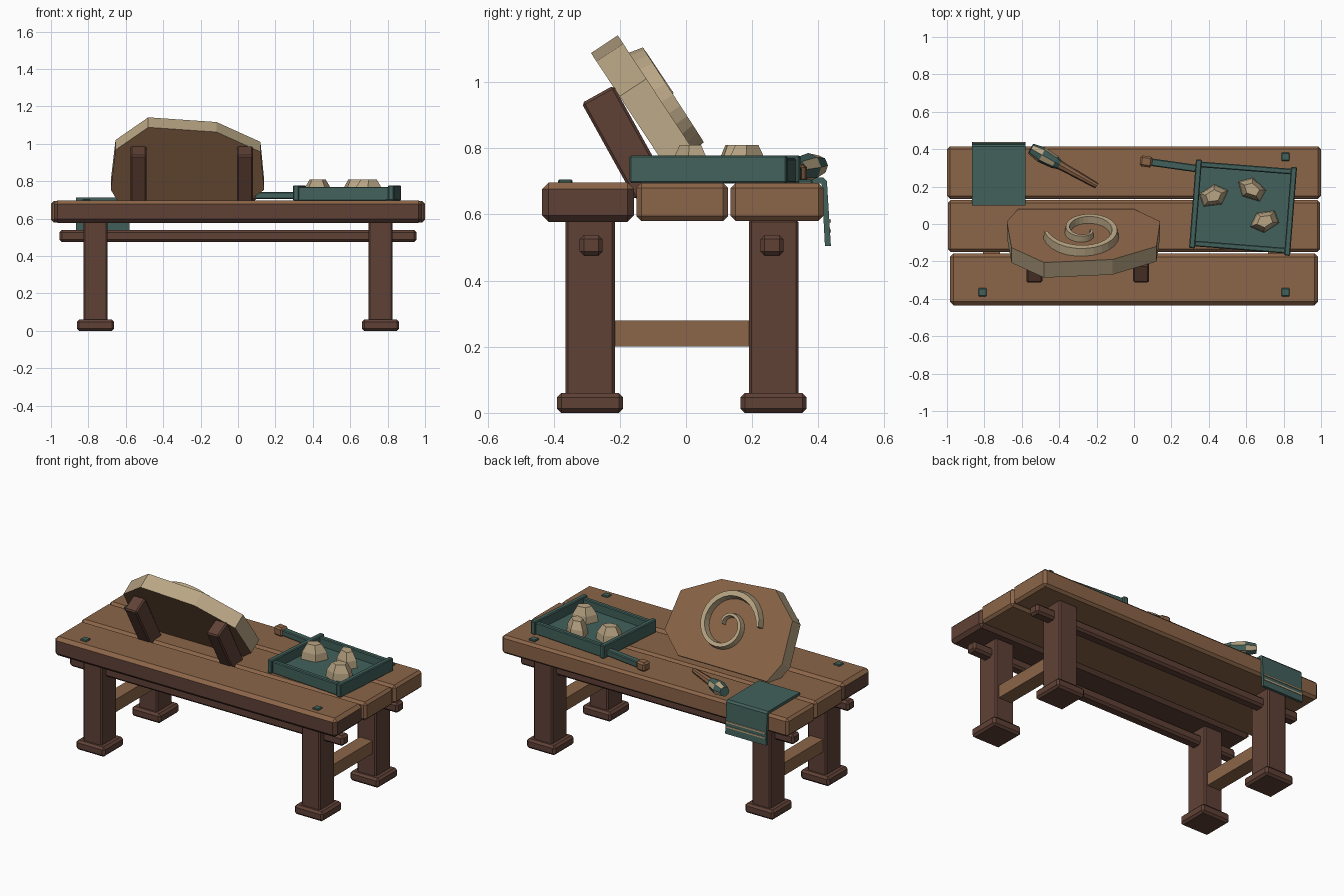
import bpy
import bmesh
from math import radians, sin, cos, tau
from mathutils import Matrix, Vector

if "Cube" in bpy.data.objects:
    bpy.data.objects.remove(bpy.data.objects["Cube"], do_unlink=True)


def material(name, r, g, b):
    m = bpy.data.materials.new(name)
    m.use_nodes = True
    m.diffuse_color = (r, g, b, 1)
    m.node_tree.nodes["Principled BSDF"].inputs["Base Color"].default_value = (r, g, b, 1)
    return m


WOOD = material("warm wood", 0.26, 0.13, 0.065)
DARK = material("dark wood", 0.115, 0.053, 0.037)
TEAL = material("teal", 0.055, 0.12, 0.105)
CREAM = material("pale stone", 0.48, 0.375, 0.23)


def finish(name, bm, mats, frame=None, bevel=0, rule=None):
    """Turn a bmesh into an object; rule picks a material index per face."""
    bmesh.ops.recalc_face_normals(bm, faces=bm.faces[:])
    if bevel:
        bmesh.ops.bevel(bm, geom=bm.edges[:], offset=bevel, segments=1, affect='EDGES')
        bm.normal_update()
    if rule:
        for f in bm.faces:
            f.material_index = rule(f)
    me = bpy.data.meshes.new(name)
    bm.to_mesh(me)
    bm.free()
    for m in mats:
        me.materials.append(m)
    ob = bpy.data.objects.new(name, me)
    bpy.context.collection.objects.link(ob)
    if frame:
        ob.matrix_world = frame
    return ob


def box(name, lo, hi, mat, bevel=0.0, frame=None, extra=None, rule=None):
    lo, hi = Vector(lo), Vector(hi)
    bm = bmesh.new()
    bmesh.ops.create_cube(bm, size=1)
    for v in bm.verts:
        v.co = (lo + hi) / 2 + v.co * (hi - lo)
    return finish(name, bm, [mat, extra] if extra else [mat], frame, bevel, rule)


def prism(name, pts, z0, z1, mats, frame=None, taper=1.0, bevel=0, rule=None):
    bm = bmesh.new()
    low = [bm.verts.new((x, y, z0)) for x, y in pts]
    high = [bm.verts.new((x * taper, y * taper, z1)) for x, y in pts]
    bm.faces.new(low)
    bm.faces.new(high)
    n = len(pts)
    for i in range(n):
        j = (i + 1) % n
        bm.faces.new((low[i], low[j], high[j], high[i]))
    return finish(name, bm, mats, frame, bevel, rule)


def tube(name, rings, mats, frame=None, rule=None):
    """Skin a list of equal-sized vertex rings and cap both ends."""
    bm = bmesh.new()
    rows = [[bm.verts.new(p) for p in ring] for ring in rings]
    n = len(rows[0])
    for k in range(len(rows) - 1):
        for i in range(n):
            j = (i + 1) % n
            f = bm.faces.new((rows[k][i], rows[k][j], rows[k + 1][j], rows[k + 1][i]))
            if rule:
                f.material_index = rule(k, i)
    for row in (rows[0], rows[-1]):
        f = bm.faces.new(row)
        f.material_index = len(mats) - 1
    return finish(name, bm, mats, frame)


# Table top: three planks, the front one with dark sides
box("front_plank", (-0.985, -0.435, 0.577), (0.985, -0.157, 0.697), WOOD, 0.02,
    extra=DARK, rule=lambda f: 0 if f.normal.z > 0.5 else 1)
box("middle_plank", (-0.995, -0.15, 0.58), (0.995, 0.127, 0.695), WOOD, 0.015)
box("back_plank", (-1.0, 0.135, 0.58), (1.0, 0.415, 0.695), WOOD, 0.015)

# Legs, feet, end stretchers, long rails
for side, sx in (("right", -1), ("left", 1)):
    x = 0.762 * sx
    for end, y in (("front", -0.29), ("back", 0.265)):
        box(f"{end}_{side}_leg", (x - 0.065, y - 0.075, 0.05), (x + 0.065, y + 0.075, 0.585), DARK, 0.008)
        box(f"{end}_{side}_foot", (x - 0.1, y - 0.1, 0), (x + 0.1, y + 0.1, 0.06), DARK, 0.013)
    box(f"{side}_stretcher", (x - 0.045, -0.22, 0.2), (x + 0.045, 0.195, 0.28), WOOD)
for end, y in (("front", -0.287), ("back", 0.26)):
    box(f"{end}_rail", (-0.955, y - 0.035, 0.475), (0.955, y + 0.035, 0.538), DARK, 0.013)

# Square pegs in the top
for i, (x, y) in enumerate([(0.81, 0.36), (0.81, -0.365), (-0.81, -0.365)]):
    box(f"peg_{i}", (x - 0.022, y - 0.022, 0.67), (x + 0.022, y + 0.022, 0.705), TEAL, 0.004)

# Cloth hanging over the back edge, with two stripes
cyclic = Matrix(((0, 0, 1, 0), (1, 0, 0, 0), (0, 1, 0, 0), (0, 0, 0, 1)))
prism("cloth", [(0.10, 0.694), (0.10, 0.712), (0.415, 0.712), (0.426, 0.70),
                (0.438, 0.505), (0.42, 0.505), (0.41, 0.694)], -0.865, -0.58, [TEAL], cyclic)
for i, z in enumerate((0.545, 0.575)):
    box(f"cloth_stripe_{i}", (-0.86, 0.43, z), (-0.585, 0.4385, z + 0.01), CREAM)

# Leaning slab: local x across, local y up the slope, local z towards its back
lean = Matrix.Translation((0, 0.08, 0.707)) @ Matrix.Rotation(radians(123.4), 4, 'X')
outline = [(-0.62, 0), (0.0, 0), (0.14, 0.12), (0.12, 0.363), (-0.115, 0.49),
           (-0.48, 0.52), (-0.655, 0.375), (-0.68, 0.12)]
prism("slab", outline, 0, 0.097, [WOOD, CREAM], lean,
      rule=lambda f: 0 if abs(f.normal.z) > 0.9 else 1)

# Raised spiral on the slab face, tapering towards its centre
rings = []
steps = 40
for k in range(steps + 1):
    t = k / steps
    a = radians(170 - 530 * t)
    r = 0.215 - 0.185 * t
    w = 0.029 * (1 - 0.65 * t) * min(1, 0.45 + 6 * t)
    h = 0.045 - 0.012 * t
    rings.append([(-0.26 + (r + dr) * cos(a), 0.245 + (r + dr) * sin(a), z)
                  for dr, z in ((-w, 0.004), (-w * 0.6, -h), (w * 0.6, -h), (w, 0.004))])
tube("slab_spiral", rings, [CREAM], lean)

# Two struts behind the slab
for side, x in (("right", -0.533), ("left", 0.038)):
    frame = Matrix.Translation((x, -0.105, 0.67)) @ Matrix.Rotation(radians(29), 4, 'X')
    box(f"{side}_strut", (-0.043, -0.055, 0), (0.043, 0.055, 0.335), DARK, 0.008, frame)

# Tray with raised walls
tray = Matrix.Translation((0.583, 0.088, 0.695)) @ Matrix.Rotation(radians(-4.5), 4, 'Z')
box("tray_floor", (-0.26, -0.22, 0.002), (0.26, 0.22, 0.022), TEAL, frame=tray)
for s, side, end in ((-1, "right", "front"), (1, "left", "back")):
    box(f"tray_{side}_wall", (0.255 * s - 0.016, -0.238, 0), (0.255 * s + 0.016, 0.238, 0.083),
        TEAL, 0.005, tray)
    box(f"tray_{end}_wall", (-0.26, 0.212 * s - 0.015, 0), (0.26, 0.212 * s + 0.015, 0.075),
        TEAL, 0.005, tray)

# Tray handle with a wooden grip end
grip = Matrix.Translation((0.33, 0.297, 0.722)) @ Matrix.Rotation(radians(172), 4, 'Z')
box("tray_handle", (-0.02, -0.02, -0.018), (0.25, 0.02, 0.02), TEAL, 0.005, grip)
box("tray_handle_end", (0.235, -0.029, -0.025), (0.3, 0.029, 0.03), WOOD, 0.01, grip)

# Cut stones lying in the tray
for i, (x, y, turn) in enumerate([(0.425, 0.15, 20), (0.63, 0.185, 150), (0.70, 0.015, 200)]):
    frame = Matrix.Translation((x, y, 0.712)) @ Matrix.Rotation(radians(turn), 4, 'Z')
    pts = [(0.085 * cos(tau * k / 5), 0.06 * sin(tau * k / 5)) for k in range(5)]
    prism(f"stone_{i}_base", pts, 0, 0.05, [CREAM], frame, 0.9)
    prism(f"stone_{i}_top", [(px * 0.9, py * 0.9) for px, py in pts], 0.05, 0.098, [CREAM], frame, 0.6)

# Faceted hand tool: wooden shaft, teal and pale head
start, stop = Vector((-0.2, 0.205, 0.713)), Vector((-0.55, 0.402, 0.748))
axis = (stop - start).to_track_quat('Z', 'Y').to_matrix().to_4x4()
profile = [(0.015, 0), (0.023, 0.2), (0.026, 0.23), (0.036, 0.26), (0.043, 0.34), (0.03, 0.405)]
tube("hand_tool", [[(r * cos(tau * k / 8), r * sin(tau * k / 8), z) for k in range(8)]
                   for r, z in profile],
     [WOOD, CREAM, TEAL], Matrix.Translation(start) @ axis,
     lambda k, i: 0 if k < 2 else (2 if k == 2 else 1 + (i + k) % 2))
